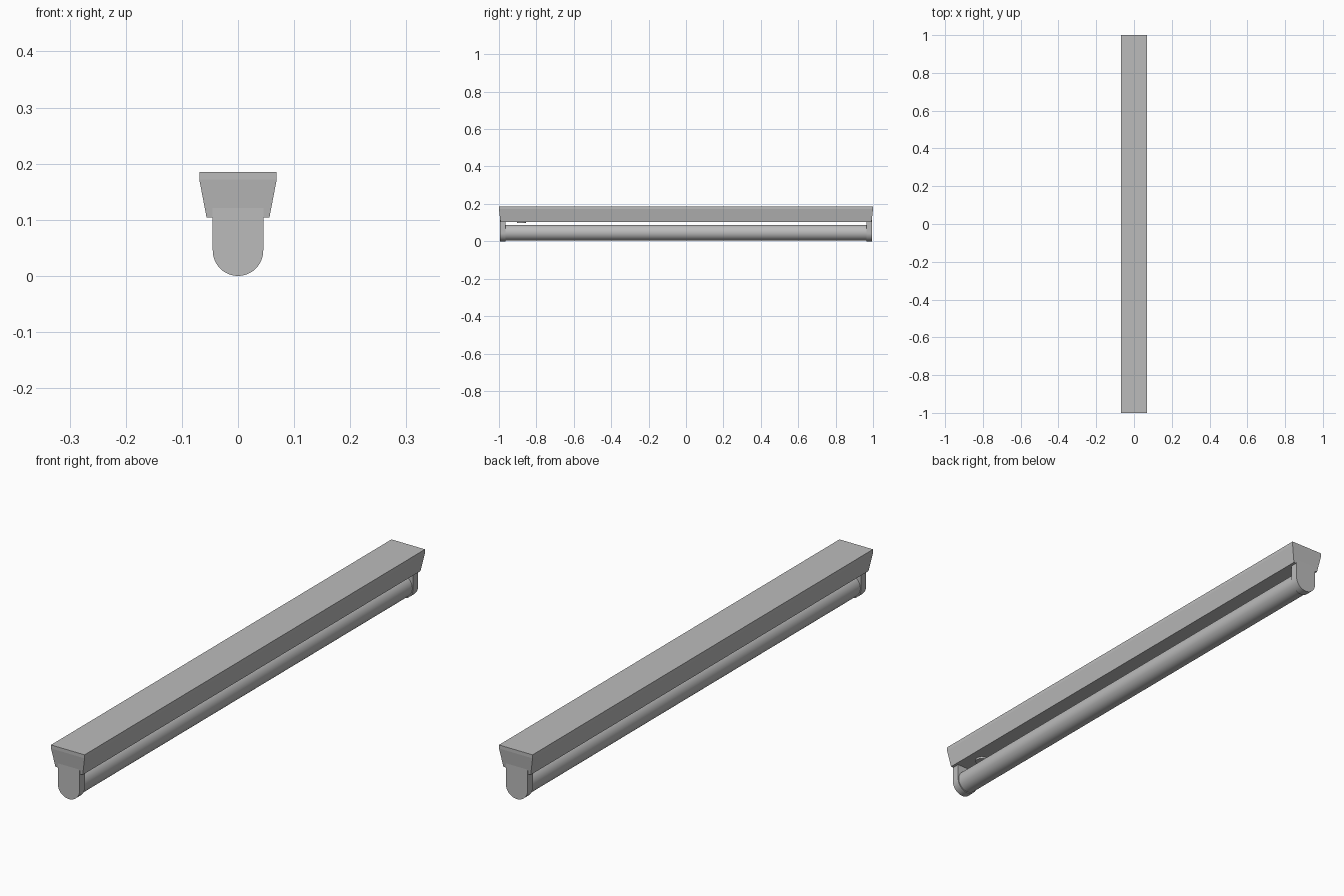
import bpy
import bmesh
import math
from mathutils import Matrix

default = bpy.data.objects.get("Cube")
if default:
    bpy.data.objects.remove(default, do_unlink=True)

grey = bpy.data.materials.new("light_grey")
grey.use_nodes = True
colour = (0.5, 0.5, 0.5, 1)
grey.diffuse_color = colour
grey.node_tree.nodes["Principled BSDF"].inputs["Base Color"].default_value = colour


def finish(name, bm, smooth=False):
    bmesh.ops.recalc_face_normals(bm, faces=bm.faces)
    mesh = bpy.data.meshes.new(name)
    bm.to_mesh(mesh)
    bm.free()
    mesh.materials.append(grey)
    obj = bpy.data.objects.new(name, mesh)
    bpy.context.collection.objects.link(obj)
    if smooth:
        bpy.ops.object.select_all(action="DESELECT")
        obj.select_set(True)
        bpy.context.view_layer.objects.active = obj
        bpy.ops.object.shade_smooth_by_angle(angle=math.radians(30))
    return obj


def loft(name, rings, smooth=False):
    """Skin matching closed rings of points and cap both ends."""
    bm = bmesh.new()
    loops = [[bm.verts.new(p) for p in ring] for ring in rings]
    n = len(loops[0])
    for a, b in zip(loops, loops[1:]):
        for i in range(n):
            j = (i + 1) % n
            bm.faces.new((a[i], a[j], b[j], b[i]))
    bm.faces.new(loops[0])
    bm.faces.new(loops[-1])
    return finish(name, bm, smooth)


def cylinder(name, radius, depth, matrix, sides):
    bm = bmesh.new()
    bmesh.ops.create_cone(bm, cap_ends=True, segments=sides, radius1=radius,
                          radius2=radius, depth=depth, matrix=matrix)
    return finish(name, bm, True)


def rectangle(hx, hy, z):
    return [(-hx, -hy, z), (hx, -hy, z), (hx, hy, z), (-hx, hy, z)]


# Housing: straight upper lip, then drafted inward on all four sides
loft("housing", [rectangle(0.056, 0.992, 0.104),
                 rectangle(0.069, 1.0, 0.172),
                 rectangle(0.069, 1.0, 0.185)])

# Lamp holders: rounded end plates that sink into the housing ends
R = 0.045
arc = [math.pi * (1 + i / 24) for i in range(25)]
outline = [(R * math.cos(t), R + R * math.sin(t)) for t in arc]
outline += [(R, 0.125), (-R, 0.125)]
for side, name in ((-1, "front_lamp_holder"), (1, "back_lamp_holder")):
    loft(name, [[(x, side * y, z) for x, z in outline]
                for y in (0.964, 0.994)], True)

# Lamp tube between the holders
cylinder("lamp_tube", 0.042, 1.94,
         Matrix.Translation((0, 0, 0.046)) @ Matrix.Rotation(math.pi / 2, 4, "X"), 48)

# Starter button under the housing
cylinder("starter", 0.024, 0.014, Matrix.Translation((0, -0.88, 0.104)), 32)
